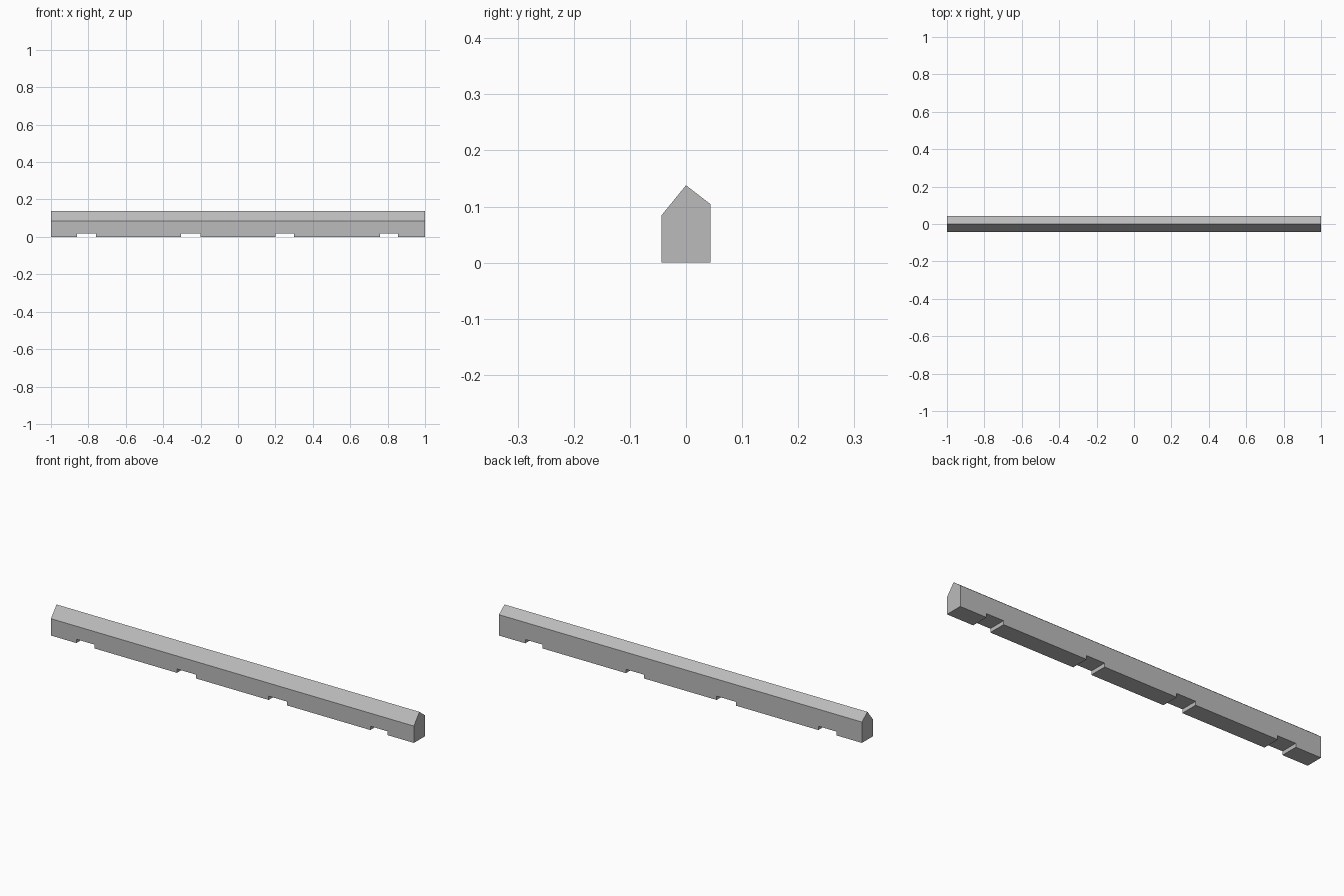
import bpy
import bmesh
from mathutils import Vector

cube = bpy.data.objects.get("Cube")
if cube:
    bpy.data.objects.remove(cube, do_unlink=True)

HALF_LENGTH, HALF_DEPTH = 1.0, 0.044
FRONT_EDGE, BACK_EDGE, RIDGE = 0.084, 0.104, 0.138
NOTCH_HEIGHT = 0.019
NOTCHES = [(-0.86, -0.76), (-0.305, -0.2), (0.2, 0.3), (0.76, 0.855)]

# Plain concrete colour
concrete = bpy.data.materials.new("concrete_grey")
concrete.use_nodes = True
colour = (0.5, 0.5, 0.5, 1)
concrete.diffuse_color = colour
concrete.node_tree.nodes["Principled BSDF"].inputs["Base Color"].default_value = colour

# Long outline with drainage notches along the underside
outline = [(-HALF_LENGTH, 0)]
for start, end in NOTCHES:
    outline += [(start, 0), (start, NOTCH_HEIGHT), (end, NOTCH_HEIGHT), (end, 0)]
outline += [(HALF_LENGTH, 0), (HALF_LENGTH, RIDGE), (-HALF_LENGTH, RIDGE)]

bm = bmesh.new()
front = bm.faces.new([bm.verts.new((x, -HALF_DEPTH, z)) for x, z in outline])
extruded = bmesh.ops.extrude_face_region(bm, geom=[front])["geom"]
bmesh.ops.translate(bm, vec=(0, 2 * HALF_DEPTH, 0),
                    verts=[v for v in extruded if isinstance(v, bmesh.types.BMVert)])

# Slice the two slopes that meet at the ridge
for side, edge in ((-1, FRONT_EDGE), (1, BACK_EDGE)):
    normal = Vector((0, side * (RIDGE - edge), HALF_DEPTH)).normalized()
    cut = bmesh.ops.bisect_plane(bm, geom=bm.verts[:] + bm.edges[:] + bm.faces[:],
                                 dist=1e-6, plane_co=(0, 0, RIDGE),
                                 plane_no=normal, clear_outer=True)
    rim = [e for e in cut["geom_cut"] if isinstance(e, bmesh.types.BMEdge)]
    rim = [e for e in rim if e.is_boundary]
    bmesh.ops.holes_fill(bm, edges=rim, sides=0)

bmesh.ops.recalc_face_normals(bm, faces=bm.faces[:])
mesh = bpy.data.meshes.new("parking_curb")
bm.to_mesh(mesh)
bm.free()
mesh.materials.append(concrete)
curb = bpy.data.objects.new("parking_curb", mesh)
bpy.context.collection.objects.link(curb)
